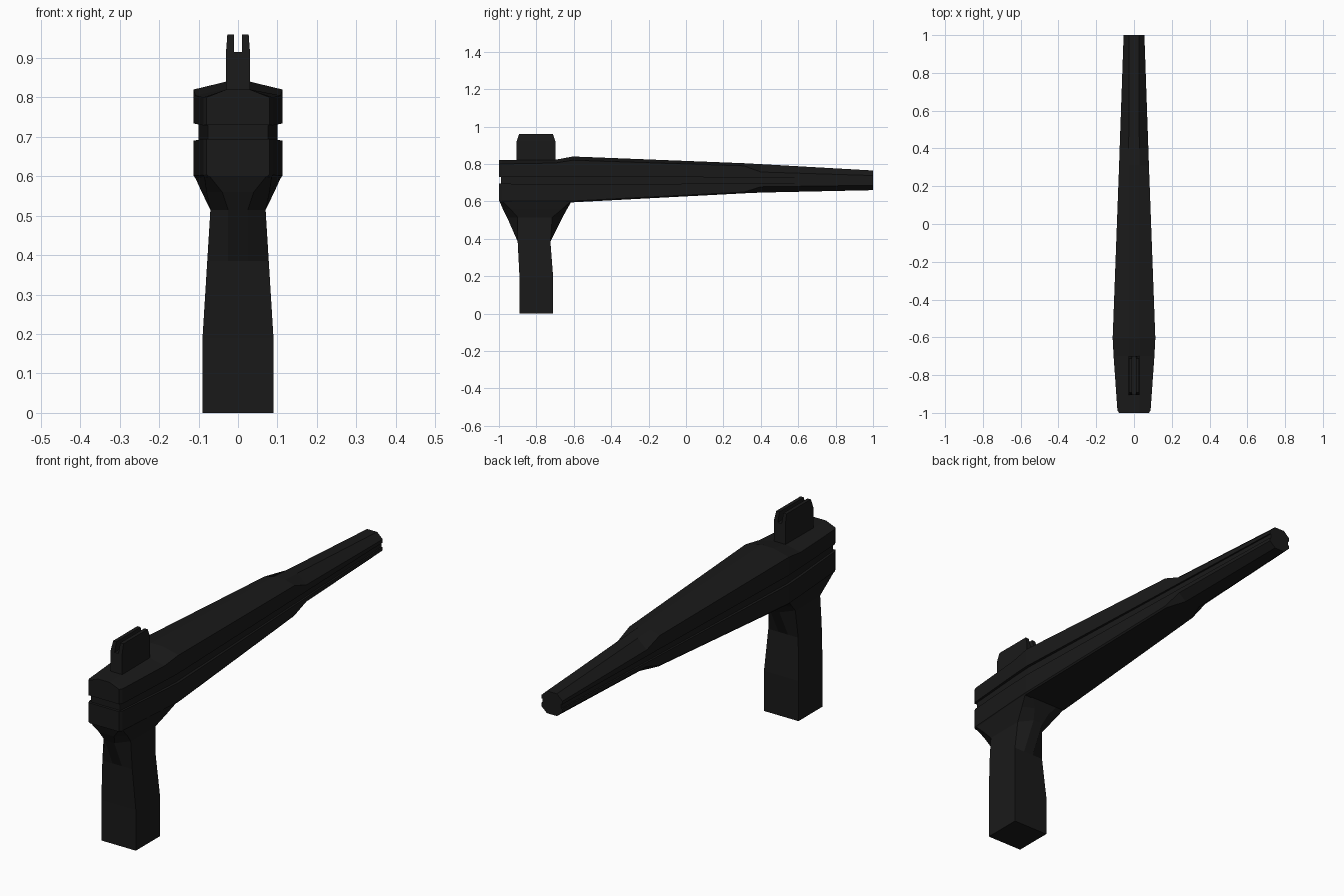
import bpy, bmesh

if "Cube" in bpy.data.objects:
    bpy.data.objects.remove(bpy.data.objects["Cube"])

black = bpy.data.materials.new("matte_black")
black.diffuse_color = (0.01, 0.01, 0.01, 1)
black.use_nodes = True
black.node_tree.nodes["Principled BSDF"].inputs["Base Color"].default_value = black.diffuse_color


def loft(name, rings):
    """Skin a list of equal-length closed rings and cap both ends."""
    bm = bmesh.new()
    rows = [[bm.verts.new(p) for p in ring] for ring in rings]
    n = len(rows[0])
    for a, b in zip(rows, rows[1:]):
        for i in range(n):
            j = (i + 1) % n
            bm.faces.new((a[i], a[j], b[j], b[i]))
    bm.faces.new(rows[0])
    bm.faces.new(rows[-1])
    bmesh.ops.recalc_face_normals(bm, faces=bm.faces)
    mesh = bpy.data.meshes.new(name)
    bm.to_mesh(mesh)
    bm.free()
    ob = bpy.data.objects.new(name, mesh)
    bpy.context.collection.objects.link(ob)
    mesh.materials.append(black)
    return ob


def mirror_ring(half):
    """Close a right-hand half outline with its mirror image in x."""
    return half + [(-x, y, z) for x, y, z in reversed(half)]


def arm_ring(y, w, top_w, top, shoulder, hip, bot_w, bot):
    # the groove narrows with the arm
    g = 0.022 * w / 0.113
    d = 0.013 * w / 0.113
    c = 0.712
    half = [(top_w, top), (w, shoulder), (w, c + g), (w - d, c + g),
            (w - d, c - g), (w, c - g), (w, hip), (bot_w, bot)]
    return mirror_ring([(x, y, z) for x, z in half])


# Long tapering arm: boxy body, then a chamfered octagonal end
arm = loft("arm", [arm_ring(*s) for s in (
    (-1.0, 0.080, 0.030, 0.820, 0.800, 0.605, 0.075, 0.600),
    (-0.985, 0.088, 0.030, 0.820, 0.800, 0.603, 0.085, 0.598),
    (-0.70, 0.108, 0.030, 0.822, 0.805, 0.602, 0.103, 0.597),
    (-0.605, 0.113, 0.030, 0.840, 0.820, 0.602, 0.108, 0.595),
    (0.31, 0.079, 0.028, 0.804, 0.790, 0.650, 0.073, 0.643),
    (0.40, 0.076, 0.028, 0.799, 0.757, 0.678, 0.038, 0.647),
    (1.0, 0.055, 0.026, 0.765, 0.738, 0.686, 0.026, 0.660),
)])

# Front end of the groove, wrapping round the nose
cutter = loft("groove_cutter", [
    [(-0.2, y, 0.695), (0.2, y, 0.695), (0.2, y, 0.73), (-0.2, y, 0.73)]
    for y in (-1.1, -0.988)])
cutter.hide_render = True
cutter.hide_viewport = True
cut = arm.modifiers.new("front_groove", "BOOLEAN")
cut.operation = "DIFFERENCE"
cut.object = cutter


def post_ring(z, wf, wb, c, front, front_side, back_side, back):
    return mirror_ring([(c, front, z), (wf, front_side, z),
                        (wb, back_side, z), (c, back, z)])


# Upright post flaring into the underside of the arm
loft("post", [post_ring(*s) for s in (
    (0.0, 0.090, 0.090, 0.025, -0.89, -0.89, -0.71, -0.71),
    (0.19, 0.090, 0.090, 0.025, -0.89, -0.89, -0.71, -0.71),
    (0.385, 0.078, 0.078, 0.025, -0.90, -0.90, -0.725, -0.725),
    (0.515, 0.070, 0.070, 0.025, -0.957, -0.90, -0.715, -0.66),
    (0.56, 0.080, 0.092, 0.040, -0.98, -0.94, -0.66, -0.635),
    (0.604, 0.086, 0.112, 0.075, -0.998, -0.985, -0.61, -0.61),
)])

# Forked sight tab: U outline run along y, with its top drawn in
tab = mirror_ring([(0.010, 0, 0.915), (0.010, 0, 0.96), (0.027, 0, 0.96),
                   (0.030, 0, 0.92), (0.030, 0, 0.80)])
loft("sight_tab", [
    [(x, -0.802 + s * (0.090 if z > 0.95 else 0.104), z) for x, _, z in tab]
    for s in (-1, 1)])
